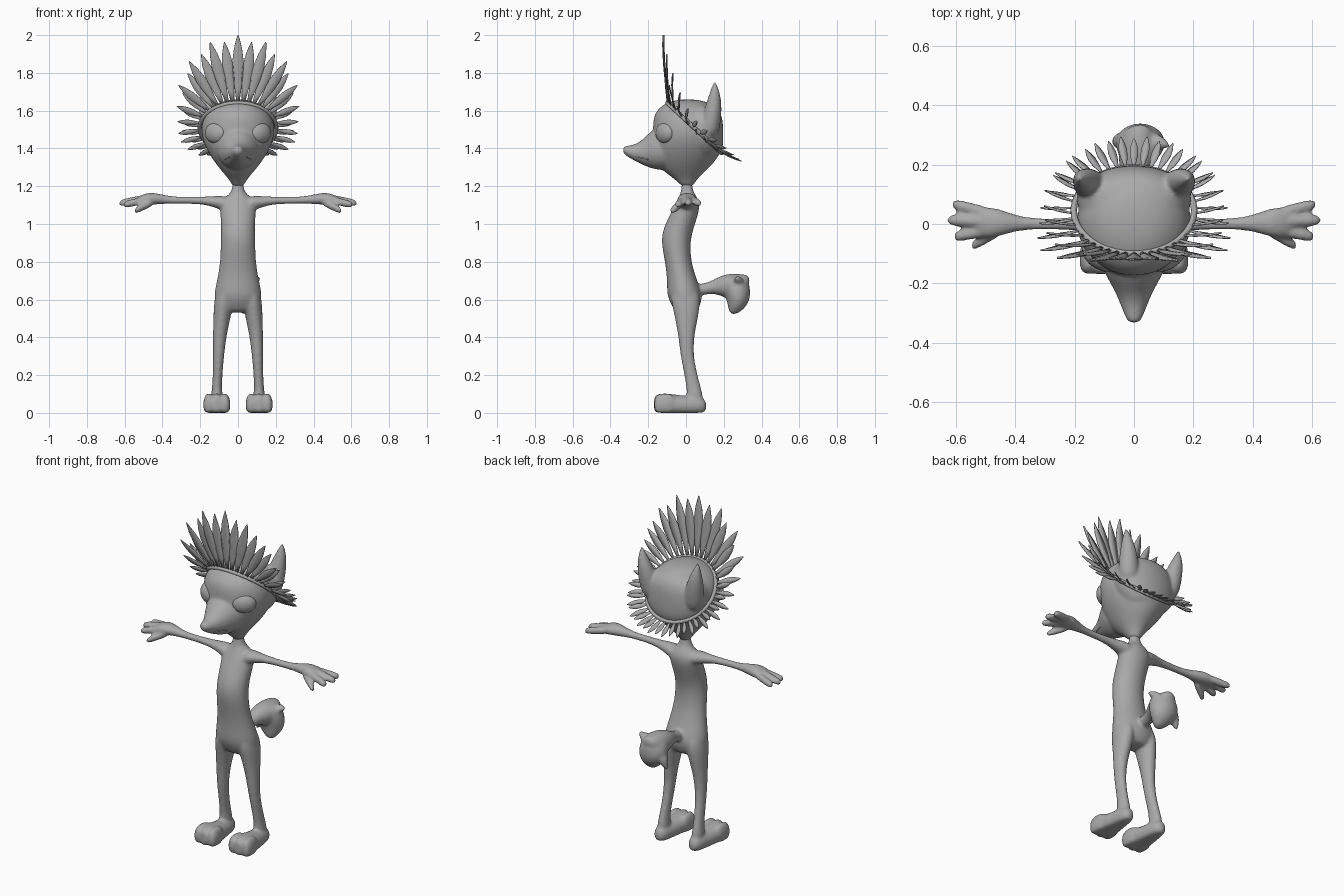
import bpy, bmesh, math
from mathutils import Vector, Matrix

grey = bpy.data.materials.new("clay grey")
grey.diffuse_color = (0.4, 0.4, 0.4, 1)
TAU = 2 * math.pi


def finish(name, bm, smooth=True):
    bmesh.ops.recalc_face_normals(bm, faces=bm.faces[:])
    me = bpy.data.meshes.new(name)
    bm.to_mesh(me)
    bm.free()
    me.materials.append(grey)
    for p in me.polygons:
        p.use_smooth = smooth
    ob = bpy.data.objects.new(name, me)
    bpy.context.collection.objects.link(ob)
    return ob


def loft(bm, axis, rings, side=1, floor=False, n=16):
    """Tube of ellipses (x, y, z, ra, rb) square to one axis; side=-1 mirrors it."""
    loops = []
    for x, y, z, a, b in rings:
        loop = []
        for i in range(n):
            u, v = a * math.cos(TAU * i / n), b * math.sin(TAU * i / n)
            d = {'x': (0, u, v), 'y': (u, 0, v), 'z': (u, v, 0)}[axis]
            p = Vector((x, y, z)) + Vector(d)
            if floor:
                p.z = max(p.z, 0)
            loop.append(bm.verts.new((p.x * side, p.y, p.z)))
        loops.append(loop)
    new = [bm.faces.new(loops[0]), bm.faces.new(loops[-1])]
    for p, q in zip(loops, loops[1:]):
        for i in range(n):
            j = (i + 1) % n
            new.append(bm.faces.new((p[i], p[j], q[j], q[i])))
    bmesh.ops.recalc_face_normals(bm, faces=new)


def blend(ob, voxel, repeat):
    """Round the parts, fuse them into one skin and soften the joins."""
    ob.modifiers.new("round", 'SUBSURF').levels = 2
    ob.modifiers["round"].render_levels = 2
    r = ob.modifiers.new("fuse", 'REMESH')
    r.mode = 'VOXEL'
    r.voxel_size = voxel
    r.use_smooth_shade = True
    s = ob.modifiers.new("soften", 'SMOOTH')
    s.factor = 0.5
    s.iterations = repeat
    return ob


# body: torso and neck
bm = bmesh.new()
loft(bm, 'z', [(0, 0, .53, .07, .05), (0, 0, .555, .118, .07), (0, -.005, .62, .133, .10),
               (0, -.02, .70, .113, .08), (0, -.042, .80, .096, .07), (0, -.055, .90, .093, .078),
               (0, -.043, .97, .091, .082), (0, -.01, 1.05, .095, .077), (0, .01, 1.11, .10, .066),
               (0, .01, 1.15, .06, .045), (0, .005, 1.175, .03, .03), (0, .005, 1.26, .027, .027)])
for s in (1, -1):
    # arms and palms
    loft(bm, 'x', [(.04, .005, 1.10, .06, .047), (.10, .005, 1.115, .044, .036),
                   (.16, .003, 1.122, .028, .024), (.22, 0, 1.126, .021, .02),
                   (.34, 0, 1.126, .019, .019), (.40, .003, 1.131, .028, .026),
                   (.46, .005, 1.135, .050, .034), (.50, .005, 1.13, .055, .029),
                   (.54, .008, 1.12, .046, .02)], s)
    # fingers and thumb
    for a, b in (((.48, .035, 1.13), (.617, .068, 1.108)), ((.49, .008, 1.137), (.632, .013, 1.108)),
                 ((.48, -.02, 1.13), (.61, -.043, 1.10)), ((.44, -.015, 1.12), (.55, -.075, 1.068))):
        a, b = Vector(a), Vector(b)
        loft(bm, 'x', [(*a.lerp(b, t), r, r) for t, r in
                       ((0, .022), (.5, .022), (.85, .022), (1, .014))], s, n=10)
    # legs
    loft(bm, 'z', [(.06, -.01, .68, .045, .065), (.075, -.002, .60, .053, .082), (.084, .003, .51, .047, .064),
                   (.097, .001, .41, .037, .043),
                   (.103, .005, .30, .030, .035), (.108, .026, .20, .026, .036),
                   (.112, .044, .12, .027, .04), (.112, .05, .05, .038, .05)], s)
    # feet and toes
    loft(bm, 'y', [(.112, .11, .035, .025, .035), (.112, .07, .04, .045, .05), (.112, 0, .038, .054, .052),
                   (.112, -.06, .04, .066, .06), (.112, -.12, .042, .069, .063),
                   (.112, -.15, .042, .06, .055)], s, True)
    for dx in (-.042, 0, .042):
        loft(bm, 'y', [(.112 + dx, -.05, .045, .026, .055), (.112 + dx, -.12, .045, .032, .064),
                       (.112 + dx, -.157 - .01 * (dx == 0), .043, .028, .056),
                       (.112 + dx, -.169, .045, .012, .025)], s, True)
# tail: stalk, brush and tufts
loft(bm, 'y', [(0, .05, .65, .035, .035), (0, .11, .657, .03, .03), (0, .16, .672, .045, .042),
               (.01, .20, .672, .062, .062), (.015, .25, .67, .07, .07), (.015, .30, .685, .058, .05),
               (.02, .338, .70, .03, .03)])
loft(bm, 'z', [(.02, .25, .728, .05, .06), (.02, .265, .68, .08, .075), (.02, .275, .62, .09, .068),
               (.03, .275, .57, .066, .054), (.04, .25, .52, .02, .022)])
loft(bm, 'x', [(.05, .27, .685, .04, .04), (.09, .28, .70, .026, .024), (.125, .26, .715, .007, .007)])
loft(bm, 'z', [(-.03, .28, .64, .04, .04), (-.05, .28, .58, .026, .026), (-.07, .275, .54, .007, .007)])
blend(finish("body", bm), .007, 14)

# head: skull, then the fuller back of the skull
bm = bmesh.new()
loft(bm, 'z', [(0, .008, 1.19, .024, .024), (0, 0, 1.24, .05, .06), (0, -.01, 1.28, .087, .115),
               (0, 0, 1.34, .134, .165), (0, .005, 1.40, .171, .185), (0, .008, 1.47, .197, .184),
               (0, .005, 1.54, .193, .182), (0, .005, 1.60, .165, .168),
               (0, .01, 1.648, .10, .11), (0, .01, 1.66, .03, .03)], n=24)
loft(bm, 'z', [(0, .09, 1.33, .09, .06), (0, .09, 1.385, .15, .103), (0, .085, 1.44, .19, .115),
               (0, .08, 1.52, .2, .118), (0, .08, 1.59, .172, .11), (0, .07, 1.645, .10, .07)], n=24)
# muzzle and nose
loft(bm, 'y', [(0, -.04, 1.42, .13, .13), (0, -.13, 1.40, .12, .12), (0, -.185, 1.395, .09, .103),
               (0, -.23, 1.378, .064, .066), (0, -.28, 1.378, .043, .04), (0, -.318, 1.388, .030, .028),
               (0, -.335, 1.392, .015, .015)])
for s in (1, -1):
    # ears
    loft(bm, 'z', [(.135, .115, 1.45, .055, .055), (.148, .132, 1.54, .057, .054), (.16, .145, 1.62, .049, .046),
                   (.175, .153, 1.69, .029, .03), (.185, .152, 1.757, .005, .006)], s)
head = blend(finish("head", bm), .008, 8)

# eyes
for s in (1, -1):
    bm = bmesh.new()
    m = (Matrix.Translation((.114 * s, -.11, 1.482)) @ Matrix.Rotation(s * math.radians(33), 4, 'Z')
         @ Matrix.Diagonal((.068, .042, .057, 1)))
    bmesh.ops.create_uvsphere(bm, u_segments=24, v_segments=16, radius=1, matrix=m)
    finish("eye_left" if s > 0 else "eye_right", bm)

# mouth: thin strip laid onto the muzzle
bm = bmesh.new()
rows = []
for i in range(25):
    a = (i - 12) / 12
    x, y, z = .07 * a, -.30 + .10 * a * a, 1.362 - .022 * a * a
    rows.append([bm.verts.new((x, y, z + e)) for e in (-.003, .003)])
for a, b in zip(rows, rows[1:]):
    bm.faces.new((a[0], b[0], b[1], a[1]))
mouth = finish("mouth", bm)
wrap = mouth.modifiers.new("lay on muzzle", 'SHRINKWRAP')
wrap.target = head
wrap.offset = .002
mouth.modifiers.new("thickness", 'SOLIDIFY').thickness = .004


# headband: tilted loop from the brow to the nape
def band(t):
    return Vector((.203 * math.sin(t), .045 - .145 * math.cos(t), 1.508 + .133 * math.cos(t)))


cu = bpy.data.curves.new("headband", 'CURVE')
cu.dimensions = '3D'
cu.bevel_depth = .011
cu.bevel_resolution = 2
sp = cu.splines.new('POLY')
sp.points.add(63)
for i, p in enumerate(sp.points):
    p.co = (*band(TAU * i / 64), 1)
sp.use_cyclic_u = True
cu.materials.append(grey)
bpy.context.collection.objects.link(bpy.data.objects.new("headband", cu))

# feathers: leaf blades fanning out of the headband, longest over the brow, mirrored
bm = bmesh.new()
COUNT = 46
for k in range(COUNT):
    j = min(k, COUNT - k)
    side = 1 if k == j else -1
    t = TAU * j / COUNT
    c, s = math.cos(t), math.sin(t)
    front = max(c, 0)
    d = Vector((s, -.06 - .06 * s + .9 * ((1 - c) / 2) ** 2, c if c > 0 else .35 * c)).normalized()
    # side feathers splay alternately above and below the band
    d = (d + Vector((0, .68, .73)) * s * s * (.25 if j % 2 else -.22)).normalized()
    tangent = band(t + .01) - band(t - .01)
    w = (tangent - d * tangent.dot(d)).normalized()
    w = Matrix.Rotation(-.55 * s, 3, d) @ w
    nrm = d.cross(w)
    length = (.115 + .246 * front ** 2.3) * (1 if j % 2 == 0 else .92)
    width = .014 + .016 * front ** 2
    rows = []
    for f, h in ((0, .25), (.2, .55), (.4, .9), (.6, 1), (.8, .7), (.93, .3), (1, .03)):
        p = band(t) + d * length * f + nrm * length * .06 * (f * f - f)
        row = [p + w * width * h * e + nrm * width * .15 * (1 - abs(e)) for e in (-1, 0, 1)]
        rows.append([bm.verts.new((q.x * side, q.y, q.z)) for q in row])
    for a, b in zip(rows, rows[1:]):
        for i in (0, 1):
            bm.faces.new((a[i], a[i + 1], b[i + 1], b[i]))
thick = finish("feathers", bm).modifiers.new("thickness", 'SOLIDIFY')
thick.thickness = .004
thick.offset = 0
